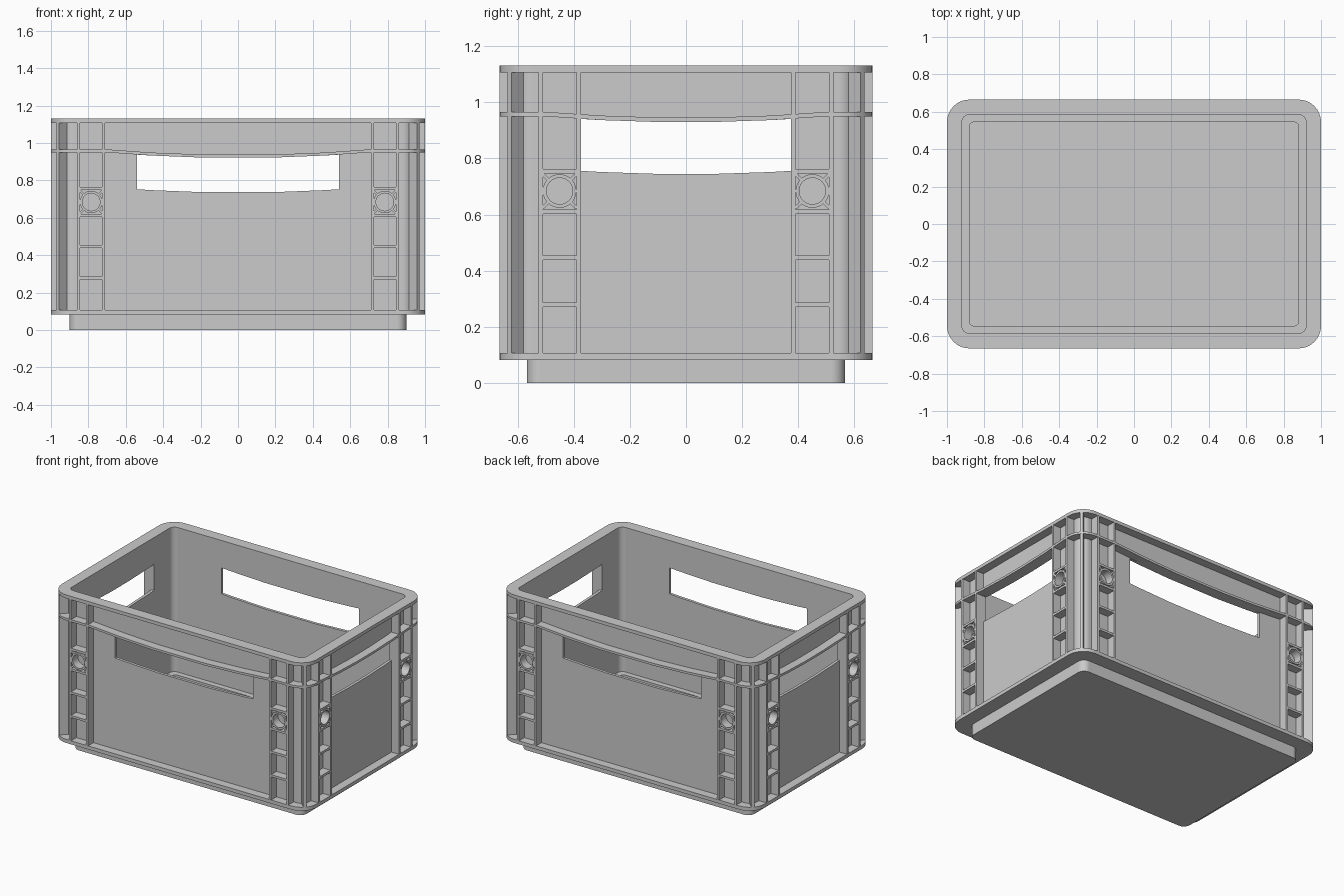
import bpy, bmesh, math
from mathutils import Matrix, Vector

if "Cube" in bpy.data.objects:
    bpy.data.objects.remove(bpy.data.objects["Cube"])

# One grey plastic
GREY = (0.6, 0.6, 0.6, 1)
plastic = bpy.data.materials.new("grey plastic")
plastic.use_nodes = True
plastic.diffuse_color = GREY
bsdf = plastic.node_tree.nodes["Principled BSDF"]
bsdf.inputs["Base Color"].default_value = GREY
bsdf.inputs["Roughness"].default_value = 0.6

HX, HY = 1.0, 0.665            # outer half sizes
DEPTH = 0.06                   # rib depth from wall to outer edge
Z_FLANGE, Z_RIM, Z_TOP = 0.107, 1.107, 1.131
RIB_T = 0.016


def finish(bm, name):
    bmesh.ops.recalc_face_normals(bm, faces=bm.faces)
    me = bpy.data.meshes.new(name)
    bm.to_mesh(me)
    bm.free()
    me.materials.append(plastic)
    ob = bpy.data.objects.new(name, me)
    bpy.context.collection.objects.link(ob)
    return ob


def smooth(ob):
    bpy.ops.object.select_all(action='DESELECT')
    bpy.context.view_layer.objects.active = ob
    ob.select_set(True)
    bpy.ops.object.shade_smooth_by_angle(angle=math.radians(30))
    wn = ob.modifiers.new("flat walls", 'WEIGHTED_NORMAL')
    wn.keep_sharp = True


def rounded_rect(hx, hy, r, xs=(), ys=(), seg=8):
    """Counter-clockwise outline with optional extra points on the straight sides."""
    pts = []
    corners = [(1, 1), (-1, 1), (-1, -1), (1, -1)]
    for i, (sx, sy) in enumerate(corners):
        for k in range(seg + 1):
            a = math.pi / 2 * (i + k / seg)
            pts.append((sx * (hx - r) + r * math.cos(a), sy * (hy - r) + r * math.sin(a)))
        s = 1 if i in (0, 3) else -1
        if i == 0:
            pts += [(x, hy) for x in reversed(xs)]
        elif i == 1:
            pts += [(-hx, y) for y in reversed(ys)]
        elif i == 2:
            pts += [(x, -hy) for x in xs]
        else:
            pts += [(hx, y) for y in ys]
    return pts


def loft(bm, rings, closed=False):
    rings = [[bm.verts.new(p) for p in ring] for ring in rings]
    n = len(rings[0])
    pairs = list(zip(rings, rings[1:])) + ([(rings[-1], rings[0])] if closed else [])
    for a, b in pairs:
        for i in range(n):
            j = (i + 1) % n
            bm.faces.new((a[i], a[j], b[j], b[i]))
    if not closed:
        bm.faces.new(rings[0])
        bm.faces.new(rings[-1])


def box(bm, centre, size, m=Matrix.Identity(4)):
    bmesh.ops.create_cube(bm, size=1, matrix=m @ Matrix.Translation(centre)
                          @ Matrix.Diagonal((*size, 1)))


# Sag of the curved rib and of the hand holes, as a parabola along the side
LONG = dict(end=0.71, low=0.922, brk=(0.2, 0.46, 0.71), window=0.54)
SHORT = dict(end=0.50, low=0.930, brk=(0.1, 0.30, 0.50), window=0.375)


def sag(side, t):
    t0 = side["brk"][0]
    t = min(max(abs(t), t0), side["end"])
    return side["low"] + (0.95 - side["low"]) * (t * t - t0 * t0) / (side["end"] ** 2 - t0 * t0)


def mirrored(vals):
    return [-v for v in reversed(vals)] + list(vals)


# Crate body: foot, lower flange, wall, rim and inside as one section
section = [
    (0.90, 0.567, 0.05, 0), (0.90, 0.567, 0.05, 0.082),
    (HX, HY, 0.12, 0.082), (HX, HY, 0.12, Z_FLANGE),
    (0.94, 0.605, 0.06, Z_FLANGE), (0.94, 0.605, 0.06, Z_RIM),
    (HX, HY, 0.12, Z_RIM), (HX, HY, 0.12, Z_TOP),
    (0.92, 0.585, 0.04, Z_TOP), (0.92, 0.585, 0.04, Z_FLANGE),
    (0.88, 0.545, 0.025, Z_FLANGE), (0.88, 0.545, 0.025, 0.02),
]
bm = bmesh.new()
loft(bm, [[(x, y, z) for x, y in rounded_rect(hx, hy, r)] for hx, hy, r, z in section])
body = finish(bm, "crate_body")

# Hand holes cut through all four walls
for name, side, rot in (("long", LONG, 0), ("short", SHORT, math.pi / 2)):
    w = side["window"]
    ts = mirrored([b for b in side["brk"] if b < w] + [w])
    outline = [(t, sag(side, t) - 0.185) for t in ts]
    outline += [(t, sag(side, t)) for t in reversed(ts)]
    bm = bmesh.new()
    loft(bm, [[(t, y, z) for t, z in outline] for y in (-1.5, 1.5)])
    bmesh.ops.rotate(bm, verts=bm.verts, matrix=Matrix.Rotation(rot, 3, 'Z'))
    cutter = finish(bm, name + "_hand_hole_cutter")
    cutter.hide_render = True
    mod = body.modifiers.new("hand hole", 'BOOLEAN')
    mod.operation, mod.solver, mod.object = 'DIFFERENCE', 'EXACT', cutter
    bpy.context.view_layer.objects.active = body
    bpy.ops.object.modifier_apply(modifier=mod.name)
    bpy.data.objects.remove(cutter)
smooth(body)

# Curved rib running round the crate
xs, ys = mirrored(LONG["brk"]), mirrored(SHORT["brk"])
outer = rounded_rect(HX, HY, 0.12, xs, ys)
inner = rounded_rect(0.93, 0.595, 0.05, xs, ys)


def rib_z(p):
    return sag(LONG, p[0]) if abs(p[1]) > 0.59 and abs(p[0]) < 0.88 else sag(SHORT, p[1])


heights = [rib_z(p) for p in outer]
bm = bmesh.new()
loft(bm, [[(x, y, z + dz) for (x, y), z in zip(loop, heights)]
          for loop, dz in ((outer, 0), (outer, RIB_T), (inner, RIB_T), (inner, 0))], closed=True)
smooth(finish(bm, "curved_rib"))

# Upright ribs, cross ribs and round sockets on each side
ribs, sockets = bmesh.new(), bmesh.new()
SOCKET_Z = 0.684
for k in range(4):
    half = HY if k % 2 == 0 else HX
    posts = (0.718, 0.852) if k % 2 == 0 else (0.383, 0.518)
    m = Matrix.Rotation(k * math.pi / 2, 4, 'Z')
    out = half - 0.0005
    wall = half - DEPTH - 0.005
    yc, dy = -(out + wall) / 2, out - wall
    zc, dz = (Z_FLANGE + Z_RIM) / 2, Z_RIM - Z_FLANGE
    for s in (-1, 1):
        for u in posts:
            box(ribs, (s * u, yc, zc), (RIB_T, dy, dz), m)
        mid = s * sum(posts) / 2
        for z in (0.755, 0.611, 0.446, 0.279):
            box(ribs, (mid, yc, z), (posts[1] - posts[0], dy, RIB_T), m)
        # diagonal webs holding the socket
        for q in range(4):
            web = m @ Matrix.Translation((mid, yc, SOCKET_Z)) @ Matrix.Rotation(
                math.pi / 4 + q * math.pi / 2, 4, 'Y')
            box(ribs, (0.069, 0, 0), (0.034, dy - 0.001, 0.012), web)
        # socket tube
        rings = []
        for r, y in ((0.06, -wall), (0.06, -out), (0.047, -out), (0.047, -wall)):
            rings.append([m @ Vector((mid + r * math.cos(a), y, SOCKET_Z + r * math.sin(a)))
                          for a in (i * math.tau / 32 for i in range(32))])
        loft(sockets, rings, closed=True)

# Diagonal rib on each corner
for sx in (-1, 1):
    for sy in (-1, 1):
        place = Matrix.Translation((sx * 0.9395, sy * 0.6045, zc)) @ Matrix.Rotation(
            sx * sy * math.pi / 4, 4, 'Z')
        box(ribs, (0, 0, 0), (0.07, 0.02, dz), place)

finish(ribs, "wall_ribs")
smooth(finish(sockets, "round_sockets"))
